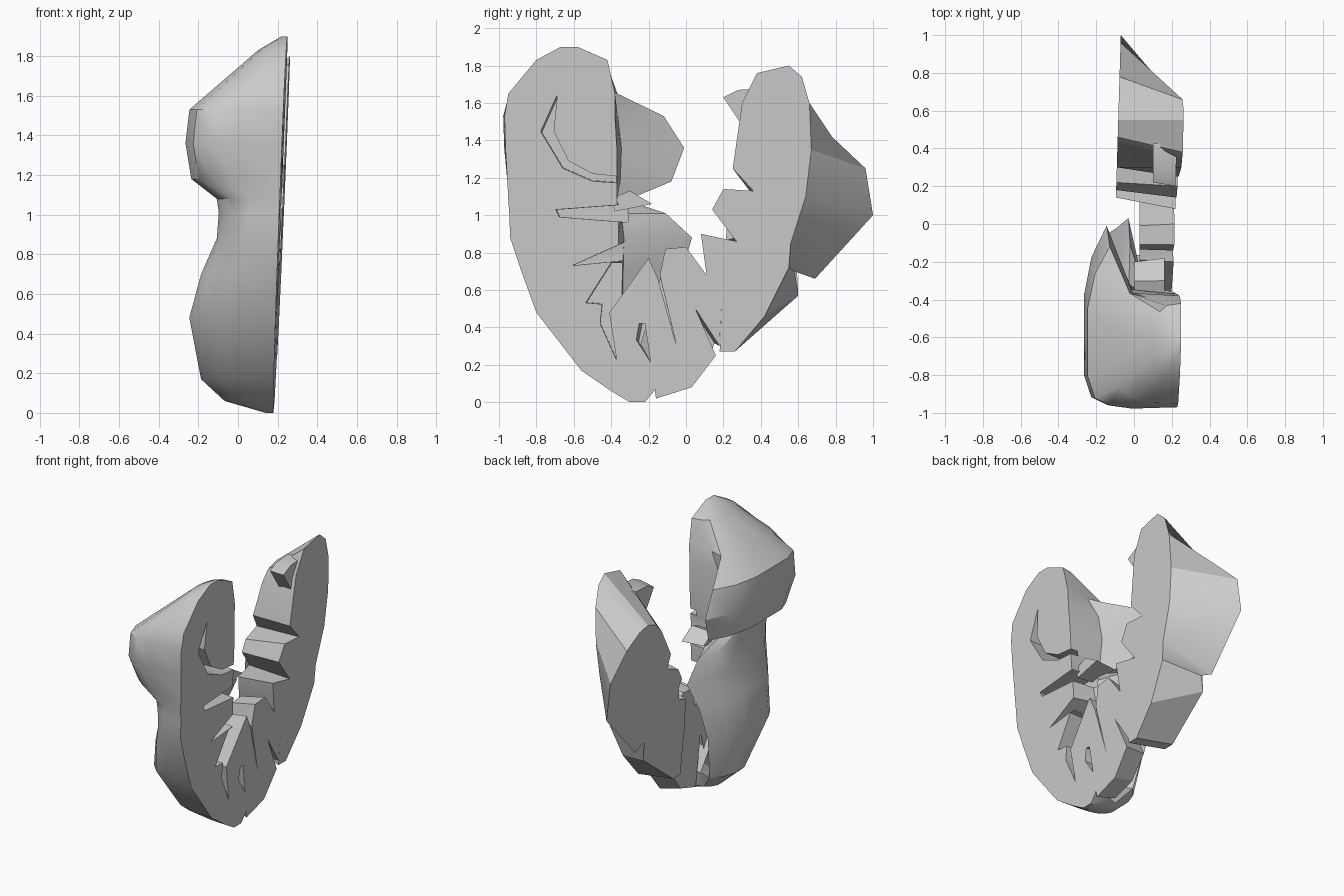
import bpy, bmesh, math

mat = bpy.data.materials.new("pale_grey")
mat.diffuse_color = (0.6, 0.6, 0.6, 1)


def cut_x(y, z):
    """Slightly tilted plane of the sliced face."""
    return 0.182 + 0.04 * z + 0.015 * y


def shade(ob, angle):
    bpy.ops.object.select_all(action='DESELECT')
    ob.select_set(True)
    bpy.context.view_layer.objects.active = ob
    bpy.ops.object.shade_smooth_by_angle(angle=math.radians(angle))


def loft(name, rings, angle=None):
    """Solid through rings of equal point count."""
    bm = bmesh.new()
    vs = [[bm.verts.new(p) for p in r] for r in rings]
    n = len(rings[0])
    for a, b in zip(vs, vs[1:]):
        for i in range(n):
            j = (i + 1) % n
            bm.faces.new((a[i], a[j], b[j], b[i]))
    caps = [bm.faces.new(vs[0]), bm.faces.new(vs[-1])]
    bmesh.ops.triangulate(bm, faces=caps)
    bmesh.ops.recalc_face_normals(bm, faces=bm.faces)
    me = bpy.data.meshes.new(name)
    bm.to_mesh(me)
    bm.free()
    ob = bpy.data.objects.new(name, me)
    bpy.context.collection.objects.link(ob)
    me.materials.append(mat)
    if angle:
        shade(ob, angle)
    return ob


def slab(name, pts, back, front=0.0, shrink=1.0):
    """Plate from the sliced face (moved by front) to x = back, tapered by shrink."""
    cy = sum(p[0] for p in pts) / len(pts)
    cz = sum(p[1] for p in pts) / len(pts)
    return loft(name, [
        [(cut_x(y, z) + front, y, z) for y, z in pts],
        [(back, cy + (y - cy) * shrink, cz + (z - cz) * shrink) for y, z in pts]], 25)


# Front lobe: D-shaped sections (z, outer y, inner y, lowest x, inner swell, outer swell)
sections = [
    (0.00, -0.30, -0.22, 0.14, 0, 0), (0.06, -0.40, -0.17, -0.07, 0, 0),
    (0.17, -0.56, -0.16, -0.19, 0.08, 0), (0.48, -0.80, -0.36, -0.25, 0.36, -0.04),
    (0.70, -0.88, -0.36, -0.19, 0.40, -0.04), (0.88, -0.94, -0.36, -0.11, 0.46, -0.02),
    (1.01, -0.945, -0.36, -0.10, 0.32, 0), (1.08, -0.95, -0.37, -0.11, 0.12, 0),
    (1.18, -0.955, -0.37, -0.24, 0.36, 0.04), (1.36, -0.965, -0.37, -0.27, 0.43, 0.1),
    (1.53, -0.97, -0.38, -0.25, 0.33, 0.1), (1.65, -0.95, -0.38, -0.11, 0.08, 0.05),
    (1.83, -0.80, -0.42, 0.10, 0, 0), (1.90, -0.67, -0.58, 0.22, 0, 0)]
weights = [0, 0.25, 0.6, 1, 0.8, 0.55, 0.8, 1, 0.1, 0]
rings = []
for z, y0, y1, xm, inner, outer in sections:
    ring = []
    for i, w in enumerate(weights):
        t = math.pi * i / 9
        s = max(math.sin(t), 0)
        y = (y0 + y1) / 2 - (y1 - y0) / 2 * math.cos(t) + (inner if i > 4 else -outer) * w
        px = cut_x(y0 if i < 5 else y1, z)
        ring.append((px - (px - xm) * s ** 0.65, y, z))
    rings.append(ring)
front_lobe = loft("front_lobe", rings)

# Grooves carved into the front lobe
grooves = [
    [(-0.69, 1.65), (-0.78, 1.45), (-0.66, 1.25), (-0.5, 1.18), (-0.36, 1.17),
     (-0.36, 1.205), (-0.5, 1.22), (-0.63, 1.29), (-0.71, 1.45)],
    [(-0.7, 1.03), (-0.3, 1.06), (-0.3, 0.96), (-0.68, 0.99)],
    [(-0.61, 0.73), (-0.3, 0.87), (-0.3, 0.76)],
    [(-0.54, 0.53), (-0.4, 0.75), (-0.2, 0.75), (-0.2, 0.5)],
    [(-0.37, 0.22), (-0.46, 0.42), (-0.44, 0.62), (-0.3, 0.5)],
]
for g in grooves:
    cutter = slab("groove_cutter", g, 0.04, front=0.1, shrink=0.95)
    cutter.hide_render = True
    mod = front_lobe.modifiers.new("groove", 'BOOLEAN')
    mod.object = cutter
    mod.operation = 'DIFFERENCE'
    mod.solver = 'EXACT'
bpy.context.view_layer.objects.active = front_lobe
for m in list(front_lobe.modifiers):
    bpy.ops.object.modifier_apply(modifier=m.name)
for ob in [o for o in bpy.data.objects if o.name.startswith("groove_cutter")]:
    bpy.data.objects.remove(ob)
shade(front_lobe, 32)

# Back lobe: sliced outline (y, z) paired with the far outline (y, z)
pairs = [
    (0.18, 0.27, 0.20, 0.32), (0.26, 0.27, 0.28, 0.32), (0.42, 0.46, 0.60, 0.57),
    (0.55, 0.72, 0.58, 0.70), (0.56, 0.85, 0.69, 0.66), (0.64, 1.10, 1.00, 1.00),
    (0.67, 1.35, 0.96, 1.25), (0.66, 1.60, 0.78, 1.42), (0.62, 1.74, 0.64, 1.50),
    (0.55, 1.80, 0.55, 1.52), (0.38, 1.76, 0.46, 1.49), (0.30, 1.60, 0.40, 1.42),
    (0.25, 1.25, 0.30, 1.22), (0.36, 1.13, 0.34, 1.13), (0.20, 1.14, 0.22, 1.08),
    (0.14, 1.03, 0.18, 1.00), (0.27, 0.86, 0.26, 0.88), (0.08, 0.90, 0.14, 0.84),
    (0.11, 0.68, 0.15, 0.66), (0.19, 0.53, 0.19, 0.50)]
loft("back_lobe", [
    [(cut_x(a, b), a, b) for a, b, c, d in pairs],
    [(-0.10 + 0.03 * c, c, d) for a, b, c, d in pairs]], 30)

# Branching plate between the lobes
slab("middle_fold", [
    (-0.16, 0.02), (0.03, 0.08), (0.16, 0.25), (0.05, 0.5), (0.18, 0.3), (0.19, 0.53),
    (0.11, 0.68), (0.0, 0.83), (-0.11, 0.82), (-0.14, 0.68), (-0.05, 0.3), (-0.15, 0.66),
    (-0.2, 0.77), (-0.41, 0.48), (-0.37, 0.22), (-0.3, 0.15), (-0.25, 0.42),
    (-0.22, 0.42)], 0.03, shrink=0.9)

# Small ridge beside the waist and tooth on the back lobe
slab("upper_ridge", [(-0.4, 1.09), (-0.3, 1.13), (-0.18, 1.06), (-0.38, 1.02)],
     0.0, front=-0.06, shrink=0.85)
slab("back_tooth", [(0.2, 1.63), (0.28, 1.67), (0.44, 1.68), (0.44, 1.4), (0.32, 1.45)],
     0.1, front=-0.03, shrink=0.85)
